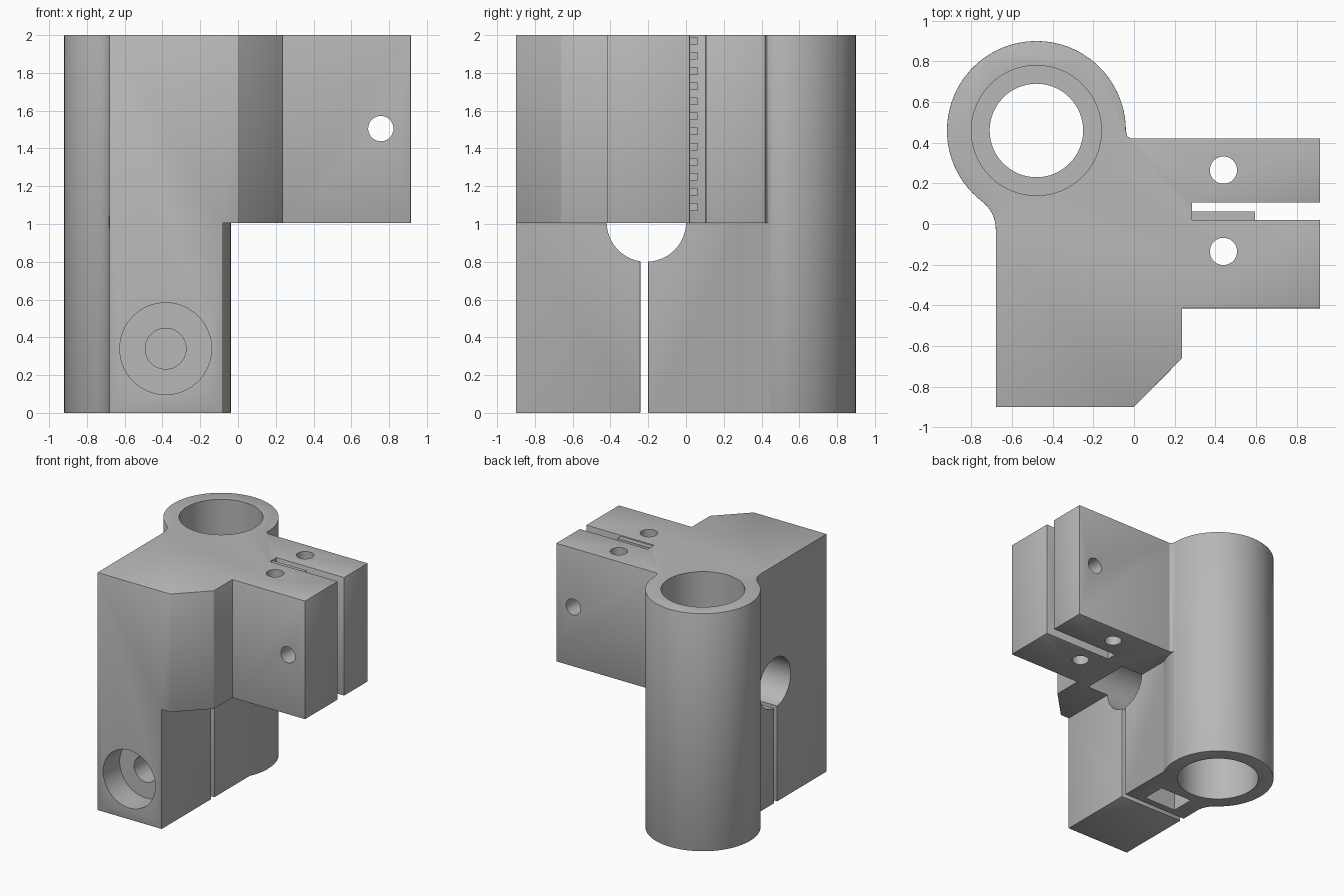
import bpy, bmesh
from math import sin, cos, radians, pi
from mathutils import Matrix, Vector

if "Cube" in bpy.data.objects:
    bpy.data.objects.remove(bpy.data.objects["Cube"], do_unlink=True)

grey = bpy.data.materials.new("plain_grey")
grey.use_nodes = True
grey.diffuse_color = (0.48, 0.48, 0.48, 1)
grey.node_tree.nodes["Principled BSDF"].inputs["Base Color"].default_value = grey.diffuse_color


def finish(bm, name):
    bmesh.ops.recalc_face_normals(bm, faces=bm.faces)
    mesh = bpy.data.meshes.new(name)
    bm.to_mesh(mesh)
    bm.free()
    mesh.materials.append(grey)
    ob = bpy.data.objects.new(name, mesh)
    bpy.context.collection.objects.link(ob)
    return ob


def prism(name, points, z0, z1):
    bm = bmesh.new()
    face = bm.faces.new([bm.verts.new((x, y, z0)) for x, y in points])
    top = bmesh.ops.extrude_face_region(bm, geom=[face])["geom"]
    bmesh.ops.translate(bm, vec=(0, 0, z1 - z0),
                        verts=[v for v in top if isinstance(v, bmesh.types.BMVert)])
    return finish(bm, name)


def box(name, x, y, z):
    return prism(name, [(x[0], y[0]), (x[1], y[0]), (x[1], y[1]), (x[0], y[1])], *z)


def rod(name, start, end, radius, sides=64):
    a, b = Vector(start), Vector(end)
    turn = (b - a).to_track_quat("Z", "Y").to_matrix().to_4x4()
    bm = bmesh.new()
    bmesh.ops.create_cone(bm, cap_ends=True, segments=sides, radius1=radius, radius2=radius,
                          depth=(b - a).length, matrix=Matrix.Translation((a + b) / 2) @ turn)
    return finish(bm, name)


def apply(ob, mod):
    bpy.ops.object.select_all(action="DESELECT")
    bpy.context.view_layer.objects.active = ob
    ob.select_set(True)
    bpy.ops.object.modifier_apply(modifier=mod.name)


def cut(ob, cutter):
    cutter.hide_render = True
    mod = ob.modifiers.new("cut", "BOOLEAN")
    mod.operation, mod.solver, mod.object = "DIFFERENCE", "EXACT", cutter
    apply(ob, mod)
    bpy.data.objects.remove(cutter, do_unlink=True)


def arc(cx, cy, r, a0, a1, n):
    angles = [radians(a0 + (a1 - a0) * i / n) for i in range(n + 1)]
    return [(cx + r * cos(a), cy + r * sin(a)) for a in angles]


TX, TY, TR = -0.48, 0.46, 0.44   # tube centre and radius

# Body: tube, block and arm in one outline
outline = [(0.915, -0.415), (0.915, 0.42), (-0.015, 0.42), (-0.033, 0.432)]
outline += arc(TX, TY, TR, 0, 232.66, 56)
outline += arc(-0.85, -0.025, 0.17, 52.66, 0, 8)[1:]
outline += [(-0.68, -0.9), (0, -0.9), (0.237, -0.66), (0.237, -0.415)]
body = prism("carriage_body", outline, 0, 2)

# Clear the space under the arm, following the tube wall
under = [(-0.08, -1.1), (1.1, -1.1), (1.1, TY)] + arc(TX, TY, TR + 0.002, 0, -24, 8)
cut(body, prism("under_cutter", under + [(-0.08, 0.27)], -0.1, 1.005))

# Clamp slot and belt slot
cut(body, box("clamp_slot_cutter", (-1, 0.1), (-0.242, -0.2), (-0.1, 0.9)))
cut(body, box("belt_slot_cutter", (0.285, 1.1), (0.02, 0.105), (0.9, 2.1)))

# Softened edges
soft = body.modifiers.new("soft_edges", "BEVEL")
soft.width, soft.segments = 0.012, 2
soft.limit_method, soft.angle_limit = "ANGLE", radians(35)
apply(body, soft)

# Tube bore with a bearing pocket at each end
cut(body, rod("bore_cutter", (TX, TY, -0.1), (TX, TY, 2.1), 0.23))
for z0, z1 in ((-0.1, 0.9), (1.1, 2.1)):
    cut(body, rod("pocket_cutter", (TX, TY, z0), (TX, TY, z1), 0.32))

# Cross rod socket
cut(body, rod("socket_cutter", (-1, -0.21, 1.01), (0.12, -0.21, 1.01), 0.21))

# Clamp bolt recess, bolt hole and nut pocket
cut(body, rod("recess_cutter", (-0.383, -1, 0.34), (-0.383, -0.68, 0.34), 0.243))
cut(body, rod("bolt_cutter", (-0.383, -0.8, 0.34), (-0.383, 0, 0.34), 0.108, 48))
cut(body, box("nut_cutter", (-0.535, -0.235), (-0.14, 0.06), (-0.1, 0.53)))

# Screw holes through the arm
for y in (0.265, -0.135):
    cut(body, rod("screw_cutter", (0.44, y, 0.9), (0.44, y, 2.1), 0.067, 40))
cut(body, rod("cross_cutter", (0.756, -0.6, 1.505), (0.756, 0.6, 1.505), 0.067, 40))

# Belt teeth in the slot
teeth = [box("belt_tooth", (0.284, 0.595), (0.018, 0.062), (z - 0.02, z + 0.02))
         for z in [1.09 + 0.08 * i for i in range(12)]]
bpy.ops.object.select_all(action="DESELECT")
for tooth in teeth:
    tooth.select_set(True)
bpy.context.view_layer.objects.active = teeth[0]
bpy.ops.object.join()
teeth[0].name = "belt_teeth"

# Smooth curved walls, keep edges crisp
bpy.ops.object.select_all(action="DESELECT")
body.select_set(True)
bpy.context.view_layer.objects.active = body
bpy.ops.object.shade_smooth_by_angle(angle=radians(30))
